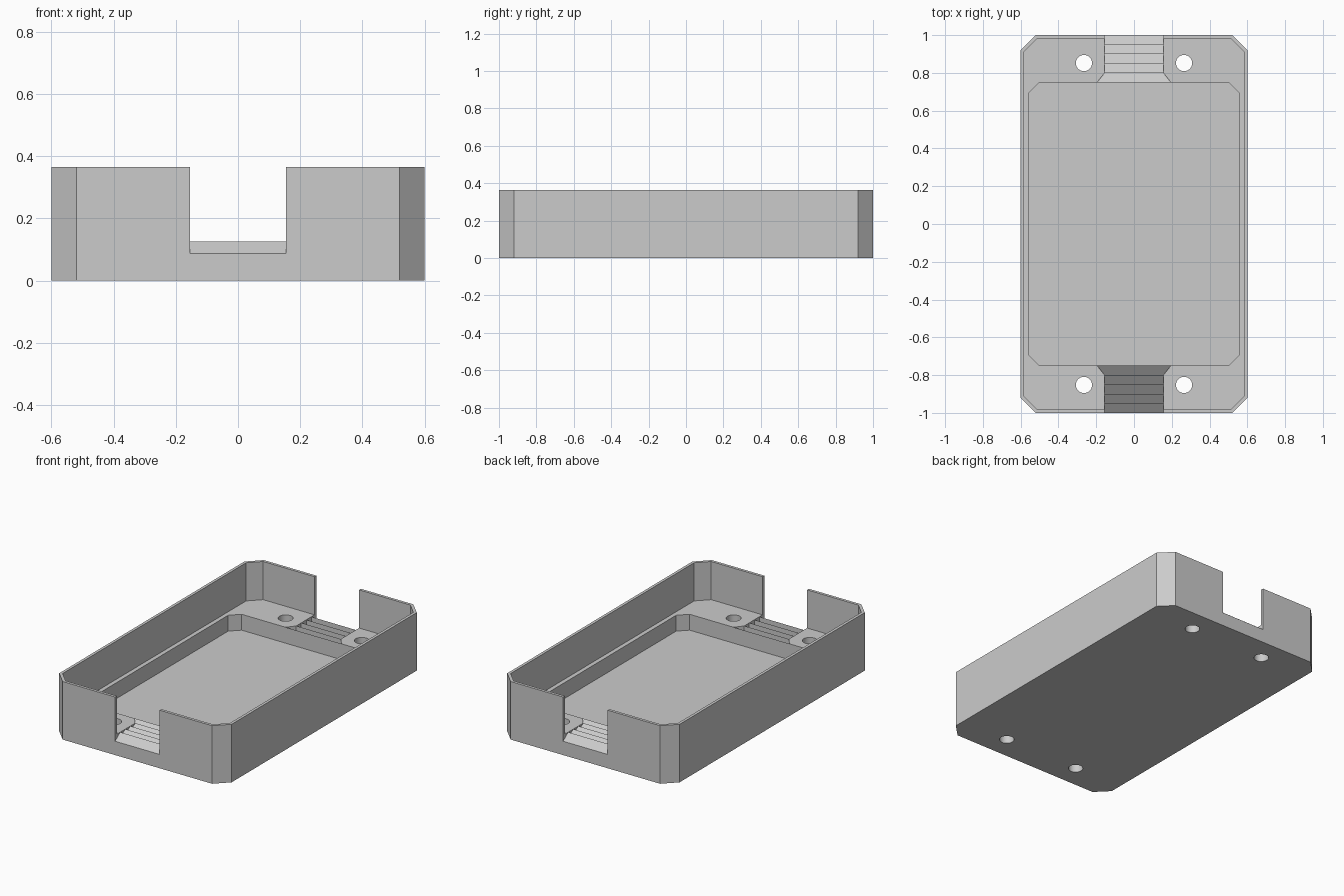
import bpy
import bmesh
from math import cos, sin, tau

if "Cube" in bpy.data.objects:
    bpy.data.objects.remove(bpy.data.objects["Cube"], do_unlink=True)

HEIGHT, LEDGE_Z, FLOOR_Z, TOOTH_Z = 0.365, 0.125, 0.025, 0.087
ABOVE = 0.5

grey = bpy.data.materials.new("light_grey_plastic")
grey.use_nodes = True
grey.diffuse_color = (0.6, 0.6, 0.6, 1)
grey.node_tree.nodes["Principled BSDF"].inputs["Base Color"].default_value = (0.6, 0.6, 0.6, 1)


def solid(name, bottom, top):
    """Closed solid joining two matching rings of points."""
    bm = bmesh.new()
    low = [bm.verts.new(p) for p in bottom]
    high = [bm.verts.new(p) for p in top]
    bm.faces.new(low[::-1])
    bm.faces.new(high)
    n = len(low)
    for i in range(n):
        j = (i + 1) % n
        bm.faces.new((low[i], low[j], high[j], high[i]))
    bmesh.ops.recalc_face_normals(bm, faces=bm.faces)
    mesh = bpy.data.meshes.new(name)
    bm.to_mesh(mesh)
    bm.free()
    mesh.materials.append(grey)
    obj = bpy.data.objects.new(name, mesh)
    bpy.context.collection.objects.link(obj)
    return obj


def prism(name, outline, z0, z1):
    return solid(name, [(x, y, z0) for x, y in outline], [(x, y, z1) for x, y in outline])


def chamfered(w, d, c):
    """Rectangle outline with half sizes w, d and cut corners."""
    return [(w, c - d), (w, d - c), (w - c, d), (c - w, d),
            (-w, d - c), (-w, c - d), (c - w, -d), (w - c, -d)]


# Tray body, upper cavity and deeper pocket
body = prism("tray_body", chamfered(0.6, 1.0, 0.08), 0, HEIGHT)
cutters = [prism("cavity_cutter", chamfered(0.582, 0.982, 0.07), LEDGE_Z, ABOVE),
           prism("pocket_cutter", chamfered(0.555, 0.75, 0.055), FLOOR_Z, ABOVE)]

for end in (-1, 1):
    # Cable channel: sawtooth ramps rising inward, flared at the pocket
    for i in range(5):
        y_in, y_out = 0.75 + 0.05 * i, 0.8 + 0.05 * i
        z_out = TOOTH_Z
        w_in = 0.195 if i == 0 else 0.155
        if i == 4:
            slope = (LEDGE_Z - TOOTH_Z) / 0.05
            y_out += 0.02
            z_out -= 0.02 * slope
        ring = [(-w_in, y_in, LEDGE_Z), (w_in, y_in, LEDGE_Z),
                (0.155, y_out, z_out), (-0.155, y_out, z_out)]
        cutters.append(solid("channel_cutter",
                             [(x, y * end, z) for x, y, z in ring],
                             [(x, y * end, ABOVE) for x, y, z in ring]))
    # Screw holes
    for side in (-1, 1):
        circle = [(side * 0.265 + 0.043 * cos(tau * k / 32),
                   end * 0.852 + 0.043 * sin(tau * k / 32)) for k in range(32)]
        cutters.append(prism("hole_cutter", circle, -0.1, 0.3))

bpy.context.view_layer.objects.active = body
for cutter in cutters:
    mod = body.modifiers.new("cut", "BOOLEAN")
    mod.operation = "DIFFERENCE"
    mod.solver = "EXACT"
    mod.object = cutter
    bpy.ops.object.modifier_apply(modifier=mod.name)
    bpy.data.objects.remove(cutter, do_unlink=True)

bpy.ops.object.select_all(action="DESELECT")
body.select_set(True)
bpy.ops.object.shade_smooth_by_angle()
